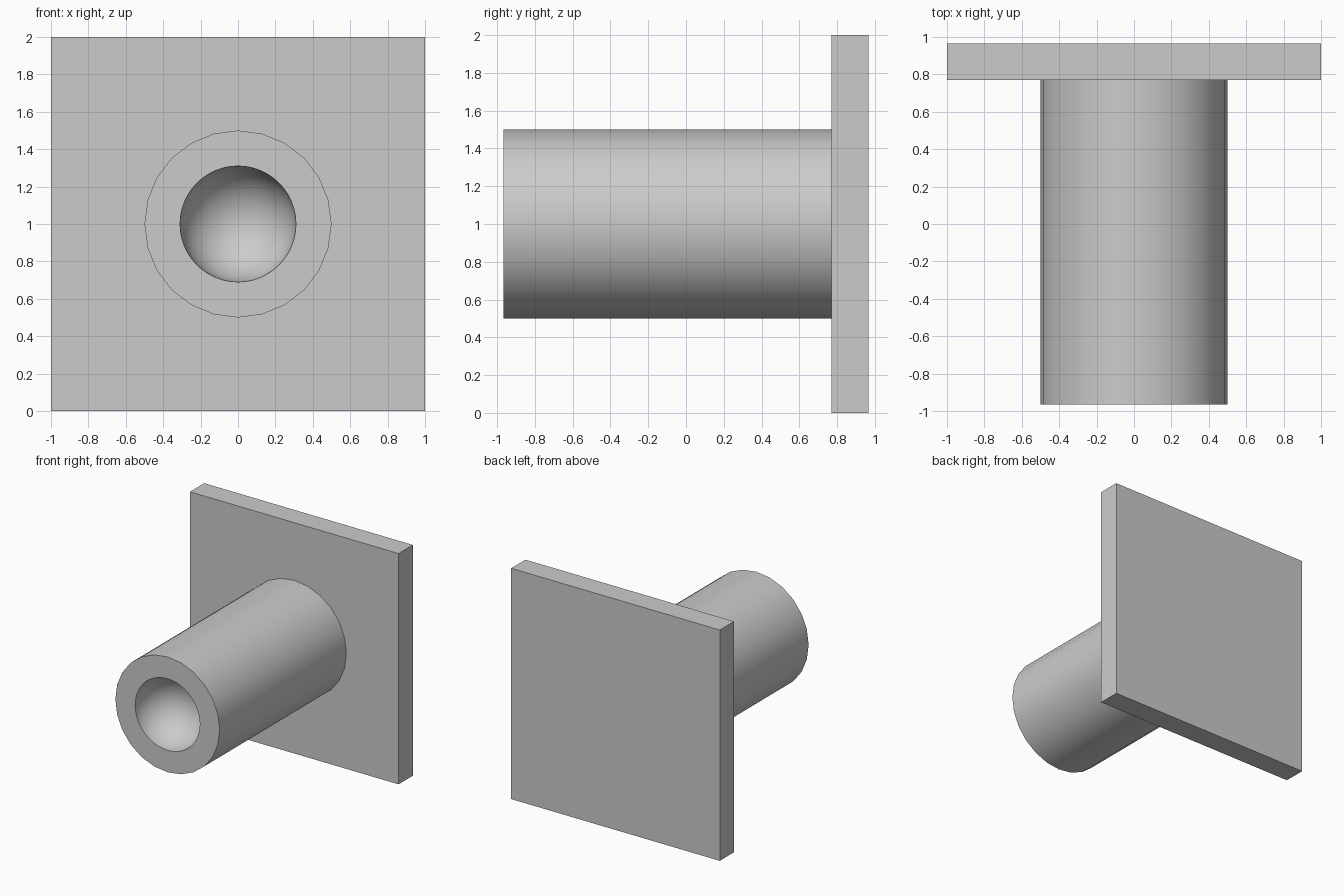
import bpy
from math import pi

cube = bpy.data.objects.get("Cube")
if cube:
    bpy.data.objects.remove(cube, do_unlink=True)

FRONT, PLATE_FRONT, BACK = -0.965, 0.77, 0.965

grey = bpy.data.materials.new("light_grey")
grey.use_nodes = True
colour = (0.6, 0.6, 0.6, 1)
grey.diffuse_color = colour
grey.node_tree.nodes["Principled BSDF"].inputs["Base Color"].default_value = colour


def finish(name):
    obj = bpy.context.object
    obj.name = name
    obj.data.materials.append(grey)
    bpy.ops.object.transform_apply(location=False, rotation=True, scale=True)
    return obj


# Square back plate
bpy.ops.mesh.primitive_cube_add(size=1, location=(0, (PLATE_FRONT + BACK) / 2, 1))
bpy.context.object.scale = (2, BACK - PLATE_FRONT, 2)
finish("back_plate")

# Round post standing out from the plate
bpy.ops.mesh.primitive_cylinder_add(
    vertices=24, radius=0.5, depth=PLATE_FRONT - FRONT,
    location=(0, (FRONT + PLATE_FRONT) / 2, 1), rotation=(pi / 2, 0, 0))
post = finish("post")

# Round hollow in the free end of the post
bpy.ops.mesh.primitive_uv_sphere_add(
    segments=48, ring_count=24, radius=0.31,
    location=(0, FRONT, 1), rotation=(pi / 2, 0, 0))
cutter = finish("hollow_cutter")
cutter.hide_render = True

cut = post.modifiers.new("hollow", "BOOLEAN")
cut.operation = "DIFFERENCE"
cut.solver = "EXACT"
cut.object = cutter
bpy.ops.object.select_all(action="DESELECT")
post.select_set(True)
bpy.context.view_layer.objects.active = post
bpy.ops.object.modifier_apply(modifier=cut.name)
bpy.data.objects.remove(cutter, do_unlink=True)
bpy.ops.object.shade_smooth_by_angle(angle=pi / 6)
